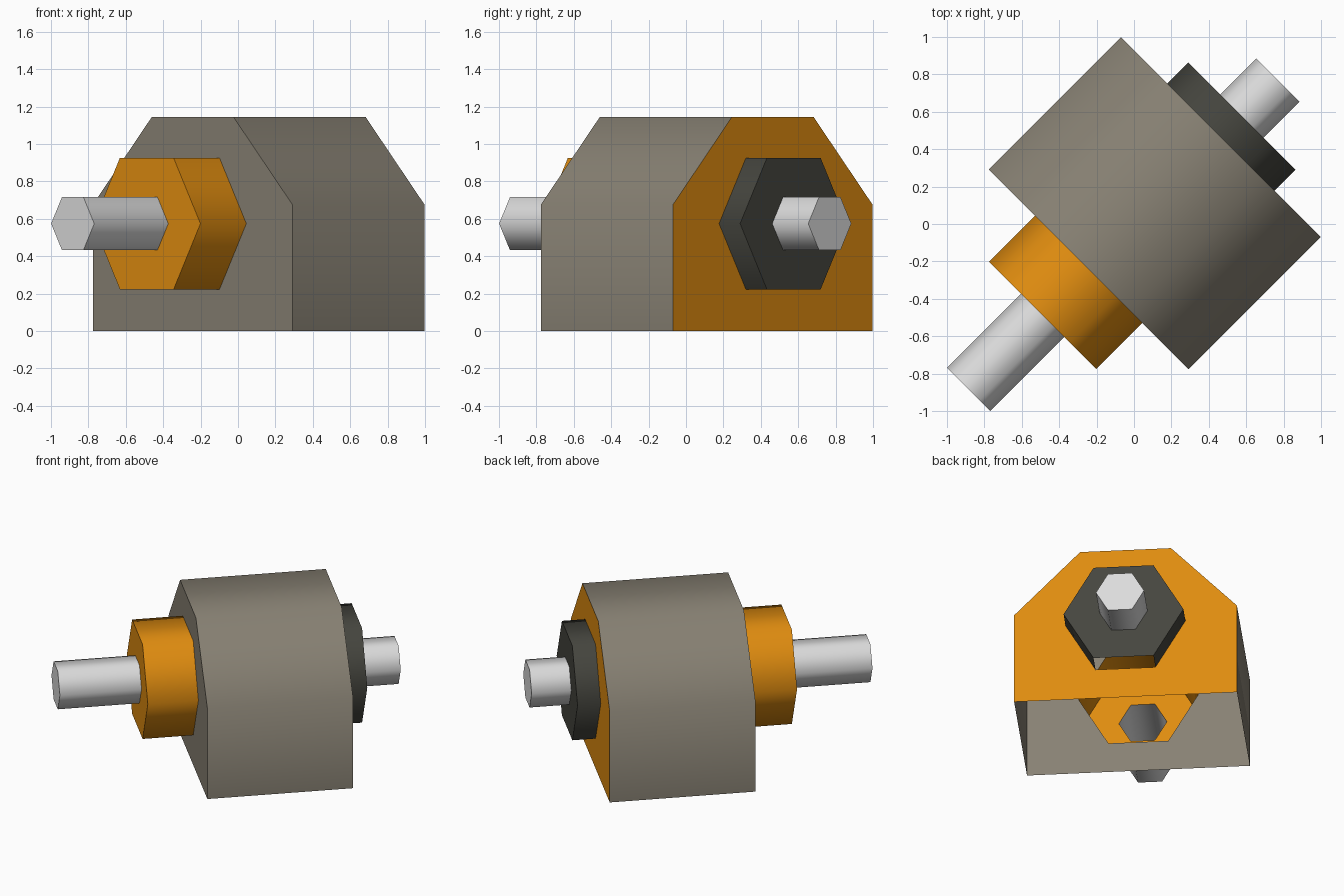
import bpy, math

if "Cube" in bpy.data.objects:
    bpy.data.objects.remove(bpy.data.objects["Cube"])

S = math.sqrt(0.5)
AXIS_Z = 0.574
BOTTOM = 4  # index of the underside segment in every six-point ring


def material(name, rgb):
    m = bpy.data.materials.new(name)
    m.diffuse_color = (*rgb, 1)
    m.use_nodes = True
    m.node_tree.nodes["Principled BSDF"].inputs["Base Color"].default_value = m.diffuse_color
    return m


olive = material("olive grey", (0.245, 0.22, 0.173))
orange = material("orange", (0.74, 0.262, 0.005))
dark = material("dark grey", (0.06, 0.06, 0.049))
steel = material("light steel", (0.71, 0.71, 0.71))


def hexagon(r):
    return [(r * math.cos(math.radians(60 * i)), AXIS_Z + r * math.sin(math.radians(60 * i)))
            for i in range(6)]


def loft(name, mat, sections, flip=False, skip=(), cap=False):
    """Join six-sided rings placed along the diagonal axis; skip = open (band, side) pairs."""
    verts = [((a + b) * S, (a - b) * S, z) for a, ring in sections for b, z in ring]
    faces = []
    for k in range(len(sections) - 1):
        for i in range(6):
            if (k, i) not in skip:
                j, n = (i + 1) % 6, 6 * k
                faces.append((n + i, n + j, n + 6 + j, n + 6 + i))
    if cap:
        n = 6 * (len(sections) - 1)
        faces.append(tuple(range(n, n + 6)))
    if flip:
        faces = [f[::-1] for f in faces]
    me = bpy.data.meshes.new(name)
    me.from_pydata(verts, [], faces)
    me.materials.append(mat)
    ob = bpy.data.objects.new(name, me)
    bpy.context.collection.objects.link(ob)
    bpy.ops.object.select_all(action='DESELECT')
    ob.select_set(True)
    bpy.context.view_layer.objects.active = ob
    bpy.ops.object.shade_smooth_by_angle(angle=math.radians(70))


housing = [(0.755, 0.675), (0.308, 1.145), (-0.308, 1.145),
           (-0.755, 0.675), (-0.755, 0), (0.755, 0)]
collar, rod = hexagon(0.406), hexagon(0.163)
BACK, FRONT = 0.656, -0.343

# Housing, open underneath, with its front wall
loft("housing", olive, [(BACK, housing), (FRONT, housing), (FRONT, collar)],
     skip=[(0, BOTTOM)])
# Painted back wall
loft("back_wall", orange, [(BACK, housing), (BACK, collar)], flip=True)
# Hollow collars around the rods
loft("front_collar", orange, [(FRONT, collar), (-0.69, collar), (-0.69, rod)])
loft("back_collar", dark, [(BACK, collar), (0.815, collar), (0.815, rod)],
     flip=True, skip=[(0, BOTTOM)])
# Rod ends
loft("front_rod", steel, [(-0.69, rod), (-1.25, rod)], cap=True)
loft("back_rod", steel, [(0.815, rod), (1.087, rod)], flip=True, cap=True)
